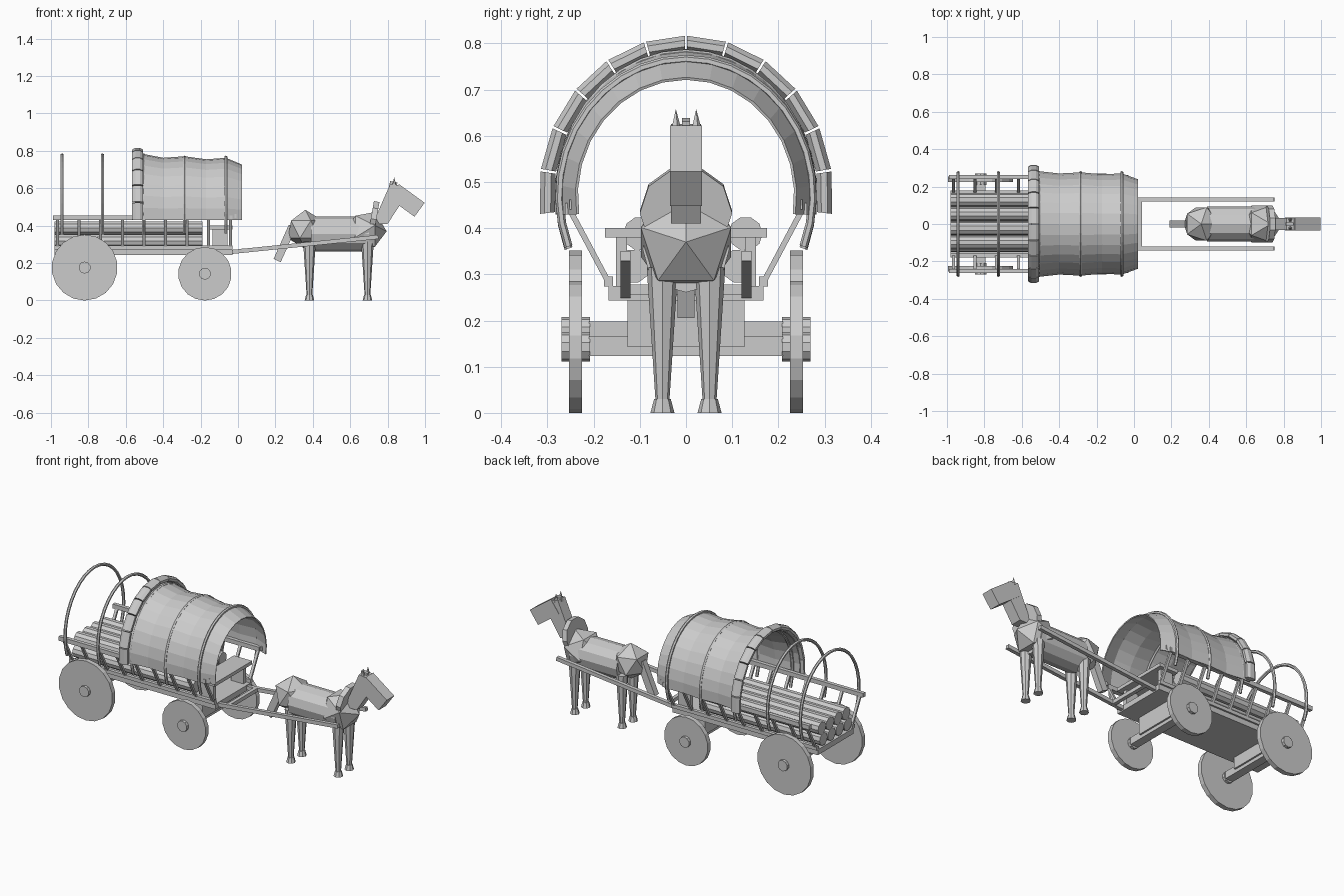
import bpy
from math import sin, cos, pi, radians, atan2, hypot

cube = bpy.data.objects.get("Cube")
if cube:
    bpy.data.objects.remove(cube, do_unlink=True)

COLOUR = (0.6, 0.6, 0.6, 1)
grey = bpy.data.materials.new("plain grey")
grey.use_nodes = True
grey.diffuse_color = COLOUR
grey.node_tree.nodes["Principled BSDF"].inputs["Base Color"].default_value = COLOUR


def finish(name):
    ob = bpy.context.object
    ob.name = name
    ob.data.materials.append(grey)
    return ob


def box(name, x, y, z, tilt=(0, 0, 0)):
    """Box from (min, max) ranges, optionally rotated about its centre."""
    bpy.ops.mesh.primitive_cube_add(
        size=1, location=[sum(r) / 2 for r in (x, y, z)], rotation=tilt)
    ob = finish(name)
    ob.scale = [r[1] - r[0] for r in (x, y, z)]
    return ob


def bar(name, x, y, z, length, wide, thick, angle):
    """Bar centred at a point, sloping in the side plane."""
    return box(name, (x - length / 2, x + length / 2), (y - wide / 2, y + wide / 2),
               (z - thick / 2, z + thick / 2), (0, -angle, 0))


def cone(name, loc, r1, r2, depth, sides, rot=(0, 0, 0)):
    bpy.ops.mesh.primitive_cone_add(vertices=sides, radius1=r1, radius2=r2,
                                    depth=depth, location=loc, rotation=rot)
    return finish(name)


def loft(name, rings, closed=True):
    """Skin a list of matching cross-sections; closed ones get end caps."""
    n = len(rings[0])
    verts = [p for ring in rings for p in ring]
    faces = []
    for i in range(len(rings) - 1):
        for j in range(n if closed else n - 1):
            k = (j + 1) % n
            faces.append((i * n + j, i * n + k, (i + 1) * n + k, (i + 1) * n + j))
    if closed:
        faces.append(tuple(reversed(range(n))))
        faces.append(tuple(range(len(verts) - n, len(verts))))
    mesh = bpy.data.meshes.new(name)
    mesh.from_pydata(verts, [], faces)
    ob = bpy.data.objects.new(name, mesh)
    bpy.context.collection.objects.link(ob)
    mesh.materials.append(grey)
    return ob


ARCH_Z = 0.47


def arch_ring(x, a, b, t, rx, rr, sides):
    """Cross-section of a bent tube at angle t on the arch."""
    ring = []
    for i in range(sides):
        u = 2 * pi * (i + 0.5) / sides
        ring.append((x + rx * cos(u), (a + rr * sin(u)) * cos(t),
                     ARCH_Z + (b + rr * sin(u)) * sin(t)))
    return ring


def steps(t0, t1, n):
    return [t0 + (t1 - t0) * i / n for i in range(n + 1)]


SIDES = ((1, "left"), (-1, "right"))

# Wheels, hubs and axles
for end, x, r in (("rear", -0.82, 0.176), ("front", -0.177, 0.143)):
    for s, side in SIDES:
        cone(f"{end}_{side}_wheel", (x, s * 0.239, r), r, r, 0.028, 18, (pi / 2, 0, 0))
        cone(f"{end}_{side}_hub", (x, s * 0.239, r), 0.032, 0.032, 0.062, 10, (pi / 2, 0, 0))
    box(f"{end}_axle", (x - 0.025, x + 0.025), (-0.21, 0.21), (r - 0.02, r + 0.022))
    box(f"{end}_bolster", (x - 0.035, x + 0.035), (-0.127, 0.127), (r, 0.25))

# Bed and sloping side racks
box("bed", (-0.98, -0.03), (-0.168, 0.168), (0.243, 0.275))
lean = atan2(0.08, 0.15)
for s, side in SIDES:
    box(f"{side}_lower_rail", (-0.98, -0.03), sorted((s * 0.158, s * 0.178)), (0.274, 0.295))
    box(f"{side}_upper_rail", (-0.99, -0.03), sorted((s * 0.24, s * 0.262)), (0.43, 0.455))
    for i in range(9):
        x = -0.965 + i * 0.1155
        box(f"{side}_stake_{i}", (x - 0.008, x + 0.008),
            (s * 0.208 - 0.006, s * 0.208 + 0.006), (0.273, 0.443), (-s * lean, 0, 0))

# Load of logs
for row, count, z in ((0, 4, 0.318), (1, 4, 0.388)):
    for i in range(count):
        y = (i - (count - 1) / 2) * 0.076 + 0.015 * row
        cone(f"log_{row}_{i}", (-0.585, y, z), 0.037, 0.037, 0.79, 10, (0, pi / 2, 0))

# Driver's seat
box("seat", (-0.15, -0.03), (-0.175, 0.175), (0.38, 0.4))
for s, side in SIDES:
    box(f"{side}_seat_support", (-0.135, -0.055), sorted((s * 0.128, s * 0.152)), (0.27, 0.38))

# Hoops
for i, x in enumerate((-0.94, -0.725, -0.505, -0.285, -0.065)):
    top = 0.308 if i < 3 else 0.296
    loft(f"hoop_{i}", [arch_ring(x, 0.274, top, t, 0.009, 0.009, 6)
                       for t in steps(-0.38, pi + 0.38, 22)])

# Canvas cover, sagging between the hoops and drawn in at the front
rows = []
for x, a, top in ((-0.55, 0.282, 0.785), (-0.505, 0.28, 0.78), (-0.4, 0.268, 0.76),
                  (-0.285, 0.274, 0.768), (-0.17, 0.264, 0.752),
                  (-0.065, 0.268, 0.76), (0.02, 0.237, 0.724)):
    b = top - ARCH_Z
    low = math_low = -0.04 / b
    rows.append([(x, a * cos(t), ARCH_Z + b * sin(t)) for t in steps(low, pi - low, 16)])
cover = loft("canvas_cover", rows, closed=False)
thick = cover.modifiers.new("thickness", "SOLIDIFY")
thick.thickness = 0.006
thick.offset = 0
for s, side in SIDES:
    box(f"{side}_cover_loop", (-0.022, -0.008), sorted((s * 0.238, s * 0.252)), (0.44, 0.462))

# Rolled-up canvas in tied segments
ties = steps(-0.121, pi + 0.121, 12)
for i in range(12):
    loft(f"canvas_roll_{i}", [arch_ring(-0.537, 0.302, 0.33, t, 0.031, 0.018, 8)
                              for t in (ties[i] + 0.008, ties[i + 1] - 0.008)])

# Shafts
slope = atan2(0.08, 0.78)
for s, side in SIDES:
    bar(f"{side}_shaft", 0.36, s * 0.131, 0.3, hypot(0.78, 0.08), 0.022, 0.022, slope)
box("shaft_crossbar", (0.02, 0.042), (-0.14, 0.14), (0.256, 0.278))

# Horse body
cone("horse_body", (0.545, 0, 0.355), 0.094, 0.094, 0.31, 12, (0, pi / 2, 0))
bpy.ops.mesh.primitive_ico_sphere_add(subdivisions=1, radius=0.105, location=(0.36, 0, 0.38))
finish("horse_rump")
bpy.ops.mesh.primitive_ico_sphere_add(subdivisions=1, radius=0.115, location=(0.68, 0, 0.37),
                                      rotation=(pi, pi / 2, 0))
finish("horse_chest")
cone("horse_collar", (0.725, 0, 0.435), 0.1, 0.1, 0.03, 10, (0, radians(100), 0))
bar("horse_tail", 0.25, 0, 0.305, 0.2, 0.036, 0.042, radians(66))

# Neck and head
neck = [(0.72, 0.41), (0.80, 0.41), (0.885, 0.54), (0.865, 0.615), (0.815, 0.625)]
loft("horse_neck", [[(x, y, z) for x, z in neck] for y in (-0.033, 0.033)])
bar("horse_head", 0.902, 0, 0.535, 0.17, 0.07, 0.092, radians(-36))
bar("horse_forelock", 0.83, 0, 0.62, 0.04, 0.018, 0.03, radians(-10))
for s, side in SIDES:
    cone(f"horse_{side}_ear", (0.835, s * 0.022, 0.634), 0.013, 0, 0.048, 5)

# Legs and hooves
for end, x in (("rear", 0.382), ("front", 0.692)):
    for s, side in SIDES:
        cone(f"horse_{end}_{side}_leg", (x, s * 0.051, 0.17), 0.015, 0.034, 0.29, 8)
        cone(f"horse_{end}_{side}_hoof", (x, s * 0.051, 0.015), 0.026, 0.018, 0.03, 8)
